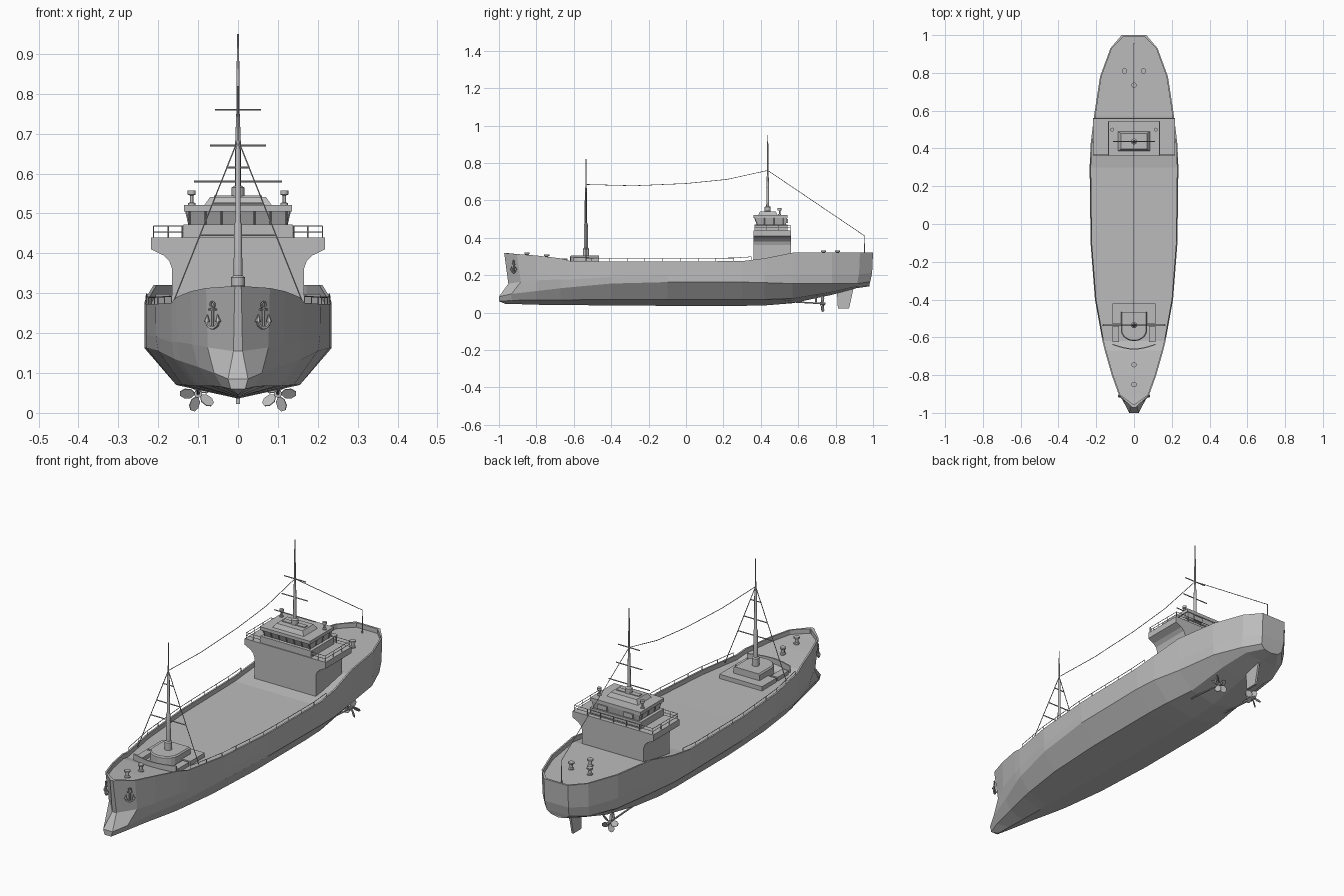
import bpy, bmesh
from math import sin, cos, pi, radians
from mathutils import Vector, Matrix

cube = bpy.data.objects.get("Cube")
if cube:
    bpy.data.objects.remove(cube, do_unlink=True)

GREY = bpy.data.materials.new("hull grey")
GREY.use_nodes = True
GREY.diffuse_color = (0.5, 0.5, 0.5, 1)
GREY.node_tree.nodes["Principled BSDF"].inputs["Base Color"].default_value = (0.5, 0.5, 0.5, 1)


def finish(name, bm, mirror=False, smooth=False):
    """Turn a bmesh into a named object, optionally mirrored across x."""
    bmesh.ops.remove_doubles(bm, verts=bm.verts, dist=0.0001)
    bmesh.ops.recalc_face_normals(bm, faces=bm.faces)
    mesh = bpy.data.meshes.new(name)
    bm.to_mesh(mesh)
    bm.free()
    mesh.materials.append(GREY)
    ob = bpy.data.objects.new(name, mesh)
    bpy.context.collection.objects.link(ob)
    if mirror:
        ob.modifiers.new("Mirror", "MIRROR").use_clip = True
    if smooth:
        bpy.context.view_layer.objects.active = ob
        ob.select_set(True)
        bpy.ops.object.shade_smooth_by_angle(angle=radians(40))
        ob.select_set(False)
    return ob


def loft(bm, rings, closed=True, caps=True):
    """Skin a list of point rings."""
    rows = [[bm.verts.new(p) for p in ring] for ring in rings]
    n = len(rows[0])
    for a, b in zip(rows, rows[1:]):
        for i in range(n if closed else n - 1):
            j = (i + 1) % n
            bm.faces.new((a[i], a[j], b[j], b[i]))
    if caps:
        bm.faces.new(rows[0])
        bm.faces.new(rows[-1])


def rect(z, hw, y0, y1):
    return [(-hw, y0, z), (hw, y0, z), (hw, y1, z), (-hw, y1, z)]


def box(bm, x0, x1, y0, y1, z0, z1):
    loft(bm, [[(x0, y0, z), (x1, y0, z), (x1, y1, z), (x0, y1, z)] for z in (z0, z1)])


def rod(bm, a, b, r0, r1=None, sides=6):
    """Tapered cylinder between two points."""
    a, b = Vector(a), Vector(b)
    q = (b - a).to_track_quat("Z", "Y")
    r1 = r0 if r1 is None else r1
    loft(bm, [[c + q @ Vector((r * cos(2 * pi * i / sides), r * sin(2 * pi * i / sides), 0))
               for i in range(sides)] for c, r in ((a, r0), (b, r1))])


def lathe_up(bm, x, y, profile, sides=12):
    """Stack of circles given as (radius, height)."""
    loft(bm, [[(x + r * cos(2 * pi * i / sides), y + r * sin(2 * pi * i / sides), z)
               for i in range(sides)] for r, z in profile])


def path(bm, pts, r):
    for a, b in zip(pts, pts[1:]):
        rod(bm, a, b, r, sides=5)


# Hull stations: y, sheer width and height, chine width and height,
# bilge width and height, keel height
STATIONS = [
    (-.972, .008, .318, .025, .085, .018, .06, .045),
    (-.905, .08, .313, .06, .10, .04, .065, .045),
    (-.8, .118, .305, .10, .115, .07, .068, .042),
    (-.67, .155, .29, .145, .13, .10, .068, .04),
    (-.62, .167, .276, .16, .135, .11, .068, .04),
    (-.4, .207, .273, .2, .155, .14, .07, .038),
    (-.1, .23, .273, .23, .163, .155, .07, .036),
    (.3, .235, .275, .235, .163, .155, .07, .036),
    (.42, .23, .29, .23, .16, .15, .07, .038),
    (.57, .212, .32, .205, .155, .13, .075, .05),
    (.78, .18, .32, .175, .155, .12, .11, .095),
    (.93, .125, .32, .12, .155, .09, .14, .13),
    (1.0, .065, .32, .06, .165, .04, .148, .14)]
DROP = .022
BOW_RAKE = (0, .022, -.028, -.028, .01)
STERN_RAKE = (0, -.005, -.015, -.02, -.02)


def sheer(y):
    """Half width and height of the hull edge at y."""
    for a, b in zip(STATIONS, STATIONS[1:]):
        if y <= b[0]:
            t = (y - a[0]) / (b[0] - a[0])
            return a[1] + t * (b[1] - a[1]), a[2] + t * (b[2] - a[2])
    return STATIONS[-1][1:3]


def deck(y):
    return sheer(y)[1] - DROP


# Hull with bulwark and sunken deck
rings = []
for k, (y, sw, sz, cw, cz, bw, bz, kz) in enumerate(STATIONS):
    rake = BOW_RAKE if k < 2 else STERN_RAKE if k > 10 else (0,) * 5
    inner = max(sw - .008, .002)
    yi = y + (.016 if k == 0 else -.01 if k == 12 else 0)
    kw, kh = cw + .8 * (sw - cw), cz + .3 * (sz - cz)
    outer = [(sw, sz), (kw, kh), (cw, cz), (bw, bz), (0, kz)]
    rings.append([(0, yi, sz - DROP), (inner, yi, sz - DROP), (inner, yi, sz)]
                 + [(w, y + d, z) for (w, z), d in zip(outer, rake)])
ends = [[(0, p[1], p[2]) for p in rings[i]] for i in (0, -1)]
bm = bmesh.new()
loft(bm, [ends[0]] + rings + [ends[1]], closed=False, caps=False)
bmesh.ops.dissolve_degenerate(bm, edges=bm.edges, dist=0.0001)
finish("hull", bm, mirror=True)

# Side rails along the main deck
bm = bmesh.new()
ys = [-.6 + .095 * i for i in range(11)]
tops = [(sheer(y)[0] - .004, y, sheer(y)[1] + .017) for y in ys]
path(bm, tops, .0015)
for x, y, z in tops:
    rod(bm, (x, y, z - .02), (x, y, z), .0015)
finish("deck_rails", bm, mirror=True)

# Lower superstructure with flared bridge wings
half = [(.165, .25), (.165, .36), (.172, .38), (.187, .395), (.218, .41), (.218, .44)]
profile = half + [(-x, z) for x, z in reversed(half)]
bm = bmesh.new()
loft(bm, [[(x, y, z) for x, z in profile] for y in (.362, .562)])
finish("superstructure", bm)

# Bridge house with slanted window band and roof
bm = bmesh.new()
loft(bm, [rect(.44, .137, .366, .542), rect(.472, .137, .366, .542),
          rect(.472, .122, .382, .535), rect(.505, .13, .368, .54),
          rect(.505, .135, .36, .544), rect(.521, .135, .36, .544)])
loft(bm, [rect(.52, .085, .385, .49), rect(.541, .07, .396, .48)])
finish("bridge_house", bm)

# Window bars on the bridge
bm = bmesh.new()
for x in (-.122, -.082, -.041, 0, .041, .082, .122):
    rod(bm, (x, .38, .471), (x, .367, .506), .0025, sides=4)
for s in (-1, 1):
    for y in (.42, .47, .52):
        rod(bm, (s * .122, y, .471), (s * .13, y, .506), .0025, sides=4)
for x in (-.07, .07):
    box(bm, x - .025, x + .025, .535, .545, .478, .5)
finish("window_bars", bm)

# Bridge wing rails
bm = bmesh.new()
corners = [(.137, .367), (.175, .367), (.212, .367), (.212, .43), (.212, .495),
           (.212, .557), (.14, .557), (.07, .557), (0, .557)]
for z in (.454, .468):
    path(bm, [(x, y, z) for x, y in corners], .0013)
for x, y in corners:
    rod(bm, (x, y, .438), (x, y, .468), .0015)
finish("bridge_rails", bm, mirror=True)

# Searchlights on the bridge roof
bm = bmesh.new()
lathe_up(bm, .116, .5, [(.009, .52), (.009, .526), (.004, .528), (.004, .545),
                        (.01, .547), (.01, .558)])
finish("searchlights", bm, mirror=True, smooth=True)

# Masts
bm = bmesh.new()
lathe_up(bm, 0, .437, [(.016, .54), (.016, .565), (.008, .57), (.007, .68),
                       (.004, .76), (.004, .83), (.002, .95)])
for z, w in ((.58, .11), (.67, .07), (.76, .058)):
    rod(bm, (-w, .437, z), (w, .437, z), .0025)
box(bm, -.06, .06, .425, .45, .521, .545)
finish("main_mast", bm, smooth=True)

MAST_Y = -.535
bm = bmesh.new()
lathe_up(bm, 0, MAST_Y, [(.017, .29), (.017, .34), (.011, .345), (.01, .47),
                         (.007, .48), (.006, .66), (.003, .67), (.002, .82)])
for z in (.445, .525, .615):
    w = .16 * (.69 - z) / .41
    rod(bm, (-w, MAST_Y, z), (w, MAST_Y, z), .0025)
finish("fore_mast", bm, smooth=True)

# Rigging
bm = bmesh.new()
for s in (-1, 1):
    rod(bm, (0, MAST_Y, .685), (s * .165, MAST_Y, .27), .0018)
path(bm, [(0, MAST_Y, .685), (0, -.28, .678), (0, 0, .69), (0, .22, .712),
          (0, .437, .76), (0, .955, .41)], .0016)
finish("rigging", bm)
bm = bmesh.new()
rod(bm, (0, .955, .29), (0, .955, .412), .0028, .002)
finish("stern_pole", bm)

# Fore mast house with rounded front, platforms and breakwater
arc = [pi + pi * i / 10 for i in range(11)]
bm = bmesh.new()
loft(bm, [[(.07 * g * cos(a), -.56 + .06 * g * sin(a), z) for a in arc]
          + [(.07 * g, -.465, z), (-.07 * g, -.465, z)]
          for z, g in ((.25, 1), (.298, 1), (.304, .92))])
finish("mast_house", bm)
bm = bmesh.new()
box(bm, -.115, .115, -.53, -.42, .245, .272)
for s in (-1, 1):
    box(bm, s * .08, s * .115, -.625, -.54, .245, .272)
finish("hatch_platform", bm)
bm = bmesh.new()
bend = [(.115 * (i / 5 - 1), -.64 - .025 * cos(pi / 2 * (i / 5 - 1))) for i in range(11)]
loft(bm, [[(x, y, .25), (x, y, .29), (x, y + .006, .29), (x, y + .006, .25)] for x, y in bend])
finish("breakwater", bm)

# Bollards
bm = bmesh.new()
for x, y in ((0, -.85), (0, -.745), (0, .735), (-.05, .81), (.05, .81)):
    d = deck(y)
    lathe_up(bm, x, y, [(.013, d - .002), (.013, d + .005), (.008, d + .008),
                        (.008, d + .024), (.014, d + .027), (.014, d + .034)])
finish("bollards", bm, smooth=True)

# Anchors on the bow
bm = bmesh.new()
rod(bm, (0, 0, -.03), (0, 0, .025), .004)
rod(bm, (-.012, 0, .016), (.012, 0, .016), .003)
path(bm, [(.018 * cos(a), 0, -.012 + .018 * sin(a)) for a in arc], .0045)
path(bm, [(.007 * cos(2 * a), 0, .028 + .007 * sin(2 * a)) for a in arc], .0025)
for s in (-1, 1):
    rod(bm, (s * .018, 0, -.015), (s * .016, 0, .004), .008, .001)
bm.transform(Matrix.Translation((.064, -.922, .243)) @ Matrix.Rotation(radians(38), 4, "Z"))
finish("anchors", bm, mirror=True)

# Propellers with shafts and struts
bm = bmesh.new()
blade = [(0, .006), (.013, .018), (.014, .034), (.006, .045),
         (-.006, .045), (-.014, .034), (-.013, .018)]
for i in range(5):
    turn = Matrix.Rotation(2 * pi * i / 5 + .3, 4, "Y") @ Matrix.Rotation(radians(35), 4, "Z")
    loft(bm, [[turn @ Vector((x, t, z)) for x, z in blade] for t in (-.0015, .0015)])
rod(bm, (0, -.014, 0), (0, .016, 0), .01, .006, sides=10)
rod(bm, (0, -.2, .012), (0, 0, 0), .004, sides=8)
rod(bm, (0, -.035, 0), (-.015, -.035, .075), .005)
bm.transform(Matrix.Translation((.1, .73, .048)))
finish("propellers", bm, mirror=True)

# Rudder
bm = bmesh.new()
loft(bm, [[(x, y, z) for y, z in ((.805, .15), (.9, .15), (.872, .022), (.812, .022))]
          for x in (-.005, .005)])
finish("rudder", bm)
